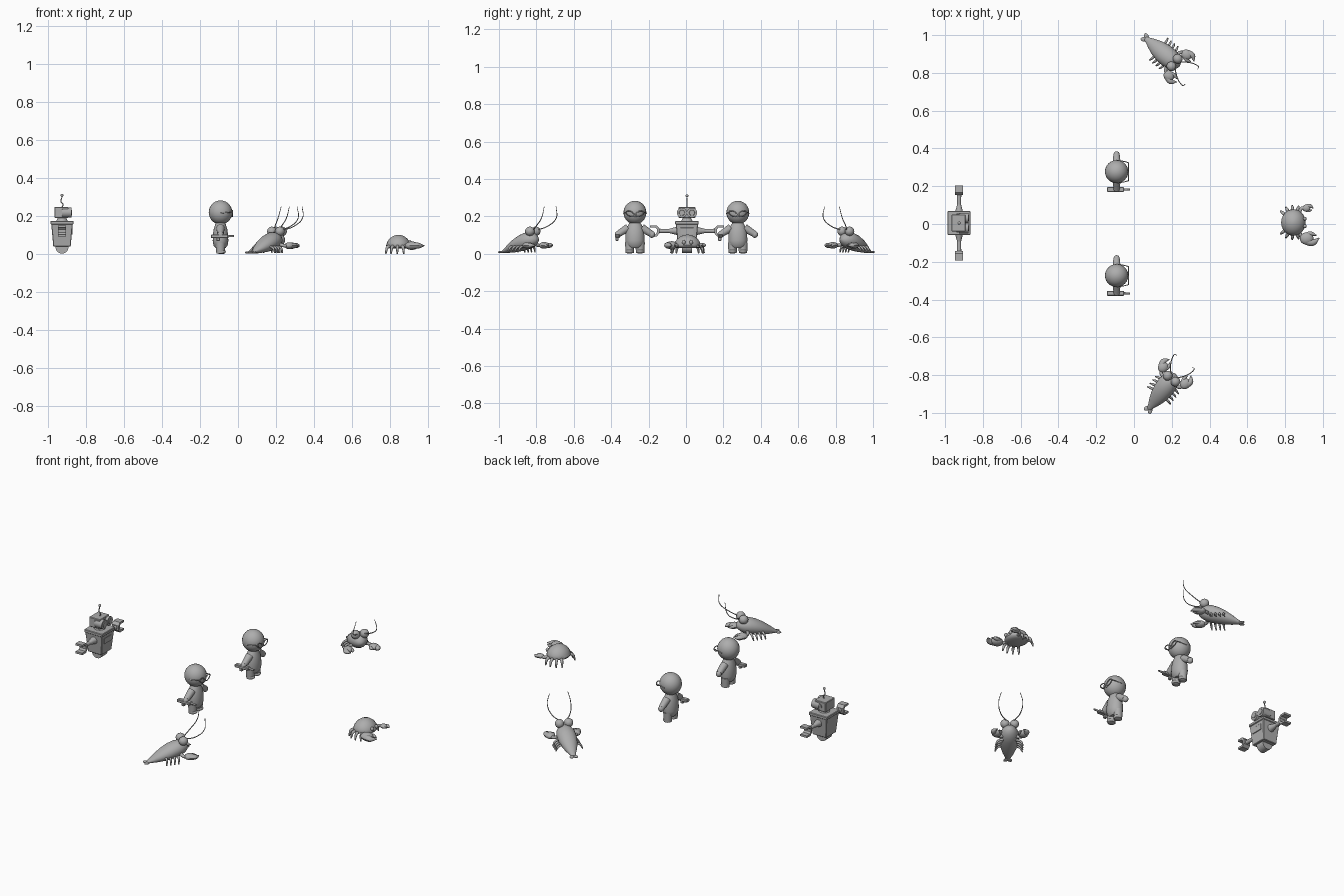
import bpy, bmesh, math
from mathutils import Matrix, Vector

if "Cube" in bpy.data.objects:
    bpy.data.objects.remove(bpy.data.objects["Cube"])

grey = bpy.data.materials.new("plain grey")
grey.diffuse_color = (0.42, 0.42, 0.42, 1)
grey.use_nodes = True
grey.node_tree.nodes["Principled BSDF"].inputs["Base Color"].default_value = grey.diffuse_color
frame = Matrix()          # placement of the figure being built


def finish(name, bm, m=Matrix(), smooth=True):
    bmesh.ops.recalc_face_normals(bm, faces=bm.faces)
    me = bpy.data.meshes.new(name)
    bm.to_mesh(me)
    bm.free()
    me.materials.append(grey)
    ob = bpy.data.objects.new(name, me)
    bpy.context.collection.objects.link(ob)
    ob.matrix_world = frame @ m
    if smooth:
        bpy.ops.object.select_all(action='DESELECT')
        ob.select_set(True)
        bpy.context.view_layer.objects.active = ob
        bpy.ops.object.shade_smooth_by_angle(angle=math.radians(40))
    return ob


def ball(name, loc, size, rot_z=0):
    bm = bmesh.new()
    bmesh.ops.create_uvsphere(bm, u_segments=24, v_segments=14, radius=1)
    m = Matrix.Translation(loc) @ Matrix.Rotation(rot_z, 4, 'Z') @ Matrix.Diagonal((*size, 1))
    return finish(name, bm, m)


def rod(name, a, b, r1, r2):
    a, b = Vector(a), Vector(b)
    bm = bmesh.new()
    bmesh.ops.create_cone(bm, cap_ends=True, segments=20, radius1=r1, radius2=r2, depth=(b - a).length)
    return finish(name, bm, Matrix.Translation((a + b) / 2) @ (b - a).to_track_quat('Z', 'Y').to_matrix().to_4x4())


def box(name, loc, size, taper=1.0, bevel=0.003):
    """Box whose lower end can be narrower than its top."""
    bm = bmesh.new()
    bmesh.ops.create_cube(bm, size=1)
    for v in bm.verts:
        k = taper if v.co.z < 0 else 1
        v.co = Vector((v.co.x * size[0] * k, v.co.y * size[1] * k, v.co.z * size[2]))
    bmesh.ops.bevel(bm, geom=bm.edges[:], offset=bevel, segments=1, affect='EDGES')
    return finish(name, bm, Matrix.Translation(loc), False)


def tube(name, pts, radii, size=1.0, flat=1.0, closed=False):
    """Smooth tube through points, thickness set per point."""
    cu = bpy.data.curves.new(name, 'CURVE')
    cu.dimensions, cu.bevel_depth, cu.bevel_resolution, cu.resolution_u = '3D', size, 3, 6
    cu.use_fill_caps = True
    sp = cu.splines.new('BEZIER')
    sp.bezier_points.add(len(pts) - 1)
    sp.use_cyclic_u = closed
    for bp, p, r in zip(sp.bezier_points, pts, radii):
        bp.co, bp.radius = p, r
        bp.handle_left_type = bp.handle_right_type = 'AUTO'
    tmp = bpy.data.objects.new(name + "_path", cu)
    bpy.context.collection.objects.link(tmp)
    bpy.context.view_layer.update()
    me = bpy.data.meshes.new_from_object(tmp.evaluated_get(bpy.context.evaluated_depsgraph_get()))
    bpy.data.objects.remove(tmp)
    bm = bmesh.new()
    bm.from_mesh(me)
    mid = sum(p[2] for p in pts) / len(pts)
    for v in bm.verts:
        v.co.z = mid + (v.co.z - mid) * flat
    return finish(name, bm)


def loft(name, rings, axis='X', n=24):
    """Skin of ellipses: (position, centre offset, half width y, other half size)."""
    bm = bmesh.new()
    loops = []
    for p, c, w, h in rings:
        loop = []
        for i in range(n):
            a = 2 * math.pi * i / n
            co = (p, w * math.cos(a), c + h * math.sin(a)) if axis == 'X' else (c + h * math.sin(a), w * math.cos(a), p)
            loop.append(bm.verts.new(co))
        loops.append(loop)
    for A, B in zip(loops, loops[1:]):
        for i in range(n):
            bm.faces.new((A[i], A[(i + 1) % n], B[(i + 1) % n], B[i]))
    bm.faces.new(loops[0])
    bm.faces.new(loops[-1])
    return finish(name, bm)


def prism(name, profile, x, depth):
    bm = bmesh.new()
    f = bm.faces.new([bm.verts.new((x - depth / 2, y, z)) for y, z in profile])
    r = bmesh.ops.extrude_face_region(bm, geom=[f])
    bmesh.ops.translate(bm, vec=(depth, 0, 0), verts=[v for v in r['geom'] if isinstance(v, bmesh.types.BMVert)])
    return finish(name, bm, smooth=False)


def pincer(side, x, y, z, k):
    """Plump claw with two curved fingers, pointing forward."""
    s = side * k
    ball("claw_palm", (x - 0.010 * k, y, z), (0.028 * k, 0.025 * k, 0.017 * k))
    tube("claw_big_finger", [(x - .015 * k, y + .008 * s, z), (x + .015 * k, y + .015 * s, z), (x + .041 * k, y - .002 * s, z)],
         (0.017, 0.015, 0.002), k, 0.85)
    tube("claw_thumb", [(x - .015 * k, y - .012 * s, z), (x + .008 * k, y - .019 * s, z), (x + .030 * k, y - .013 * s, z)],
         (0.012, 0.010, 0.002), k, 0.85)


def robot():
    box("robot_body", (0, 0, 0.102), (0.114, 0.12, 0.124), 0.8)
    box("robot_body_rim", (0, 0, 0.166), (0.122, 0.126, 0.018))
    box("robot_chest_panel", (0.053, 0, 0.122), (0.006, 0.07, 0.035), 1, 0.001)
    rod("robot_wheel", (0, -0.026, 0.037), (0, 0.026, 0.037), 0.034, 0.034)
    rod("robot_neck", (0, 0, 0.172), (0, 0, 0.195), 0.032, 0.02)
    box("robot_head", (-0.003, 0, 0.22), (0.074, 0.09, 0.058))
    for s in (-1, 1):
        rod("robot_eye", (0, s * 0.027, 0.219), (0.05, s * 0.027, 0.219), 0.027, 0.027)
        rod("robot_pupil", (0.049, s * 0.027, 0.219), (0.053, s * 0.027, 0.219), 0.016, 0.014)
        rod("robot_ear", (0, s * 0.042, 0.22), (0, s * 0.05, 0.22), 0.015, 0.015)
        rod("robot_shoulder", (0, s * 0.05, 0.122), (0, s * 0.1, 0.122), 0.023, 0.01)
        rod("robot_arm", (0, s * 0.09, 0.122), (0, s * 0.155, 0.122), 0.010, 0.012)
        half = [(0.0, 0.014), (0.014, 0.03), (0.05, 0.03), (0.05, 0.018), (0.02, 0.018), (0.012, 0.008)]
        c = half + [(u, -w) for u, w in reversed(half)]
        prism("robot_gripper", [(s * (0.148 + u), 0.122 + w) for u, w in c], 0, 0.044)
    tube("robot_antenna", [(0, 0, 0.245), (0.005, 0, 0.262), (-0.005, 0, 0.277), (0, 0, 0.3)], [1] * 4, 0.003)
    ball("robot_antenna_tip", (0, 0, 0.31), (0.008,) * 3)


def small_person():
    ball("person_head", (0, 0, 0.22), (0.062, 0.061, 0.063))
    loft("person_torso", [(0.032, 0, 0.034, 0.026), (0.046, 0, 0.048, 0.037), (0.07, 0, 0.051, 0.041),
                          (0.1, 0, 0.05, 0.04), (0.13, 0, 0.047, 0.036), (0.15, 0, 0.038, 0.03), (0.172, 0, 0.026, 0.024)], 'Z')
    for s in (-1, 1):
        rod("person_leg", (0, s * 0.028, 0.004), (0, s * 0.027, 0.06), 0.022, 0.026)
        ball("person_foot", (0.003, s * 0.028, 0.013), (0.025, 0.022, 0.013))
        rod("person_arm", (0, s * 0.036, 0.139), (0, s * 0.088, 0.106), 0.022, 0.017)
        ball("person_hand", (0, s * 0.091, 0.103), (0.016, 0.017, 0.018))
        # slanted spectacles
        ring = [(0.063, s * (0.026 + 0.021 * math.cos(a)), 0.214 + 0.014 * math.sin(a) + 0.006 * math.cos(a))
                for a in [i * math.pi / 4 for i in range(8)]]
        tube("spectacle_rim", ring, [1] * 8, 0.0028, closed=True)
        tube("spectacle_temple", [(0.063, s * 0.048, 0.221), (0.04, s * 0.054, 0.22), (0, s * 0.061, 0.216)], [1] * 3, 0.0025)
    rod("spectacle_bridge", (0.063, -0.006, 0.21), (0.063, 0.006, 0.21), 0.003, 0.003)
    ball("person_nose", (0.059, 0, 0.202), (0.007, 0.007, 0.006))
    # hand tool held level
    box("tool_body", (-0.006, -0.094, 0.094), (0.09, 0.026, 0.018))
    rod("tool_barrel", (0.035, -0.094, 0.095), (0.07, -0.094, 0.095), 0.006, 0.005)
    box("tool_grip", (-0.012, -0.096, 0.08), (0.018, 0.018, 0.022))


def lobster():
    loft("lobster_body", [(-0.142, 0.010, 0.012, 0.006), (-0.122, 0.018, 0.018, 0.013), (-0.095, 0.029, 0.031, 0.024),
                          (-0.06, 0.043, 0.044, 0.035), (-0.02, 0.057, 0.052, 0.044), (0.02, 0.068, 0.053, 0.047),
                          (0.05, 0.073, 0.046, 0.043), (0.073, 0.075, 0.034, 0.031), (0.088, 0.075, 0.018, 0.016),
                          (0.093, 0.075, 0.003, 0.003)])
    for s in (-1, 1):
        ball("lobster_tail_fin", (-0.143, s * 0.010, 0.009), (0.018, 0.012, 0.006), s * -0.5)
        ball("lobster_eye", (0.060, s * 0.026, 0.120), (0.026, 0.025, 0.025))
        tube("lobster_antenna", [(0.07, s * 0.012, 0.125), (0.122, s * 0.052, 0.148), (0.168, s * 0.066, 0.192), (0.176, s * 0.052, 0.252)],
             (1, 0.9, 0.75, 0.5), 0.003)
        tube("lobster_claw_arm", [(0.04, s * 0.03, 0.055), (0.05, s * 0.062, 0.045), (0.075, s * 0.075, 0.045)], [1] * 3, 0.009)
        pincer(s, 0.092, s * 0.073, 0.045, 1.05)
        for i in range(4):
            x = 0.026 - 0.023 * i
            tube("lobster_leg", [(x, s * 0.03, 0.04), (x - 0.003, s * 0.06, 0.034), (x - 0.008, s * 0.076, 0.008)],
                 (1, 0.9, 0.5), 0.007)


def crab():
    loft("crab_shell", [(0.03, 0, 0.05, 0.045), (0.038, 0, 0.067, 0.061), (0.046, 0, 0.07, 0.065), (0.062, 0, 0.067, 0.06),
                        (0.08, 0, 0.054, 0.049), (0.094, 0, 0.035, 0.031), (0.101, 0, 0.014, 0.013), (0.102, 0, 0.002, 0.002)], 'Z')
    for s, k, x, y in ((1, 0.75, 0.076, 0.076), (-1, 1.3, 0.083, -0.085)):
        tube("crab_claw_arm", [(0.03, s * 0.045, 0.042), (0.045, s * 0.076, 0.042), (x - 0.02, y, 0.044)], [1] * 3, 0.009)
        pincer(s, x, y, 0.045, k)
        ball("crab_eye", (0.06, s * 0.02, 0.062), (0.010, 0.010, 0.012))
        for i in range(4):
            a = s * math.radians(72 + 22 * i)
            tube("crab_leg", [(r * math.cos(a), r * math.sin(a), z) for r, z in ((0.045, 0.038), (0.075, 0.038), (0.09, 0.003))],
                 (1, 0.95, 0.45), 0.009)


# place every figure, all facing +x apart from the turned lobsters
for build, x, y, turn in ((robot, -0.926, 0.005, 0), (small_person, -0.092, 0.277, 0), (small_person, -0.092, -0.273, 0),
                          (lobster, 0.169, 0.893, -40), (lobster, 0.163, -0.867, 53), (crab, 0.844, 0.008, 0)):
    frame = Matrix.Translation((x, y, 0)) @ Matrix.Rotation(math.radians(turn), 4, 'Z')
    build()
